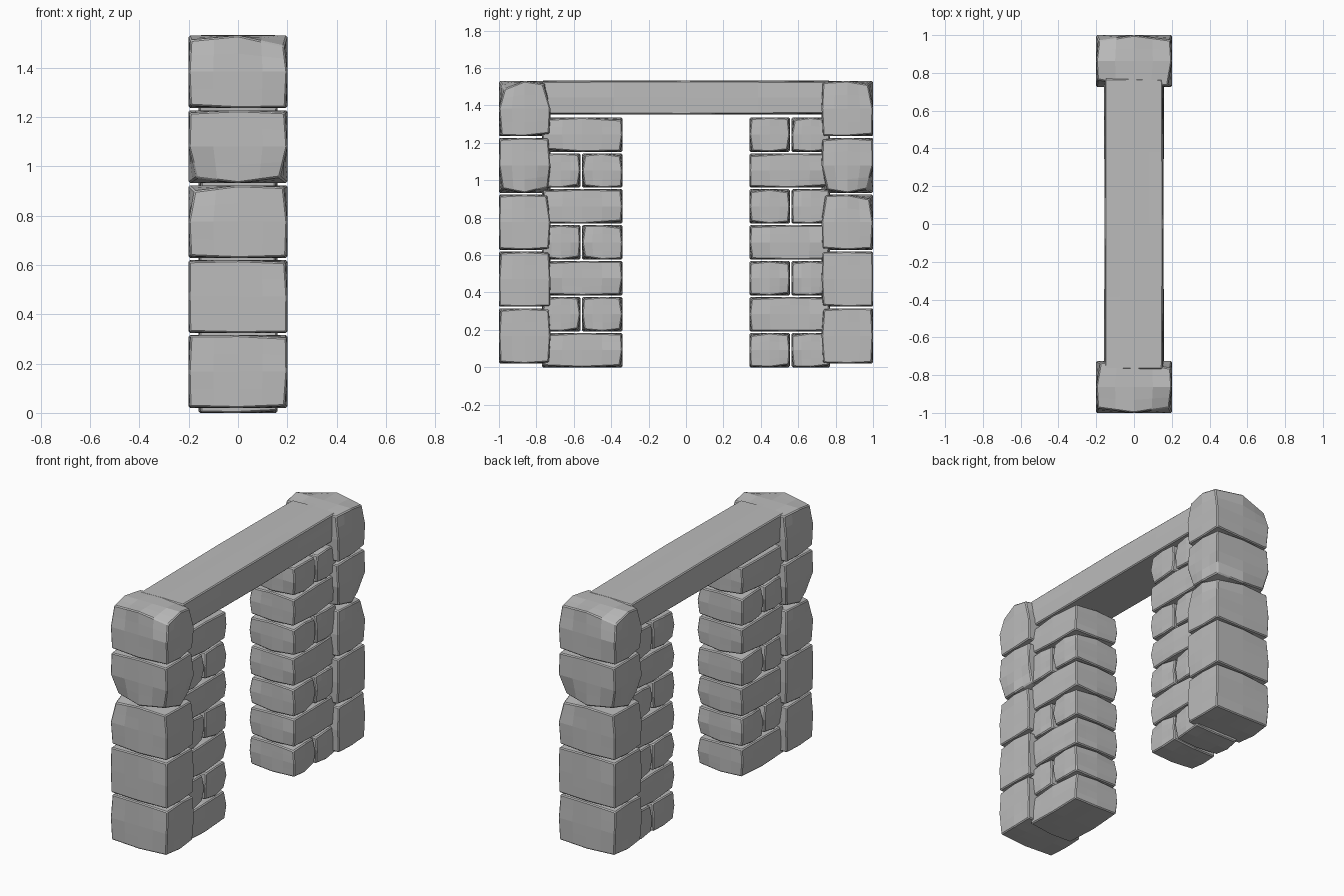
import bpy
import bmesh
import random
from mathutils import Vector

if "Cube" in bpy.data.objects:
    bpy.data.objects.remove(bpy.data.objects["Cube"], do_unlink=True)

stone = bpy.data.materials.new("grey_stone")
stone.use_nodes = True
GREY = (0.5, 0.5, 0.5, 1)
stone.diffuse_color = GREY
stone.node_tree.nodes["Principled BSDF"].inputs["Base Color"].default_value = GREY


def block(name, low, high, pull_low, pull_high, seed, side=1):
    """Hewn stone: a box whose corners are drawn inwards, so its faces swell."""
    rng = random.Random(seed)
    low, high = Vector(low), Vector(high)
    mid, half = (low + high) / 2, (high - low) / 2

    # One inward pull for each of the eight corners
    pulls = {}
    for sx in (-1, 1):
        for sy in (-1, 1):
            for sz in (-1, 1):
                size = pull_high if sz > 0 else pull_low
                pulls[sx, sy, sz] = Vector([s * size * rng.uniform(0.1, 1)
                                            for s in (sx, sy, sz)])

    bm = bmesh.new()
    bmesh.ops.create_cube(bm, size=2)
    bmesh.ops.subdivide_edges(bm, edges=bm.edges[:], cuts=3, use_grid_fill=True)
    for v in bm.verts:
        u = v.co.copy()
        corner = tuple(1 if c > 0 else -1 for c in u)
        weight = abs(u.x * u.y * u.z)
        p = mid + Vector([a * b for a, b in zip(u, half)]) - pulls[corner] * weight
        # The far pier is the near one turned half way round
        v.co = (p.x * side, p.y * side, p.z)
    bmesh.ops.recalc_face_normals(bm, faces=bm.faces[:])

    mesh = bpy.data.meshes.new(name)
    bm.to_mesh(mesh)
    bm.free()
    mesh.materials.append(stone)
    obj = bpy.data.objects.new(name, mesh)
    bpy.context.scene.collection.objects.link(obj)
    bevel = obj.modifiers.new("worn_edges", "BEVEL")
    bevel.width = 0.006
    bevel.segments = 1
    bevel.limit_method = "ANGLE"
    bevel.angle_limit = 0.8


# Corner pull at the bottom and top of each large outer block
OUTER_PULLS = [(0.012, 0.012), (0.01, 0.01), (0.01, 0.025), (0.04, 0.014), (0.015, 0.045)]
COURSE = 0.192
JOINT = 0.56

for pier, side in (("front", 1), ("back", -1)):
    # Large outer blocks
    for row, (pull_low, pull_high) in enumerate(OUTER_PULLS):
        z = 0.02 + row * 0.304
        block(f"{pier}_outer_block_{row + 1}", (-0.2, -1, z), (0.2, -0.725, z + 0.295),
              pull_low, pull_high, row + 3, side)

    # Small inner bricks: whole courses alternate with split ones
    for row in range(7):
        z = row * COURSE
        split = (row % 2 == 1) == (side == 1)
        spans = [(-0.77, -JOINT - 0.005), (-JOINT + 0.005, -0.34)] if split else [(-0.77, -0.34)]
        for part, (y0, y1) in enumerate(spans):
            block(f"{pier}_inner_brick_{row + 1}_{part + 1}", (-0.16, y0, z),
                  (0.16, y1, z + COURSE - 0.008), 0.015, 0.015,
                  100 * (side + 2) + row * 2 + part, side)

# Beam across the top
block("lintel", (-0.155, -0.77, 1.352), (0.155, 0.77, 1.532), 0.005, 0.005, 50)
